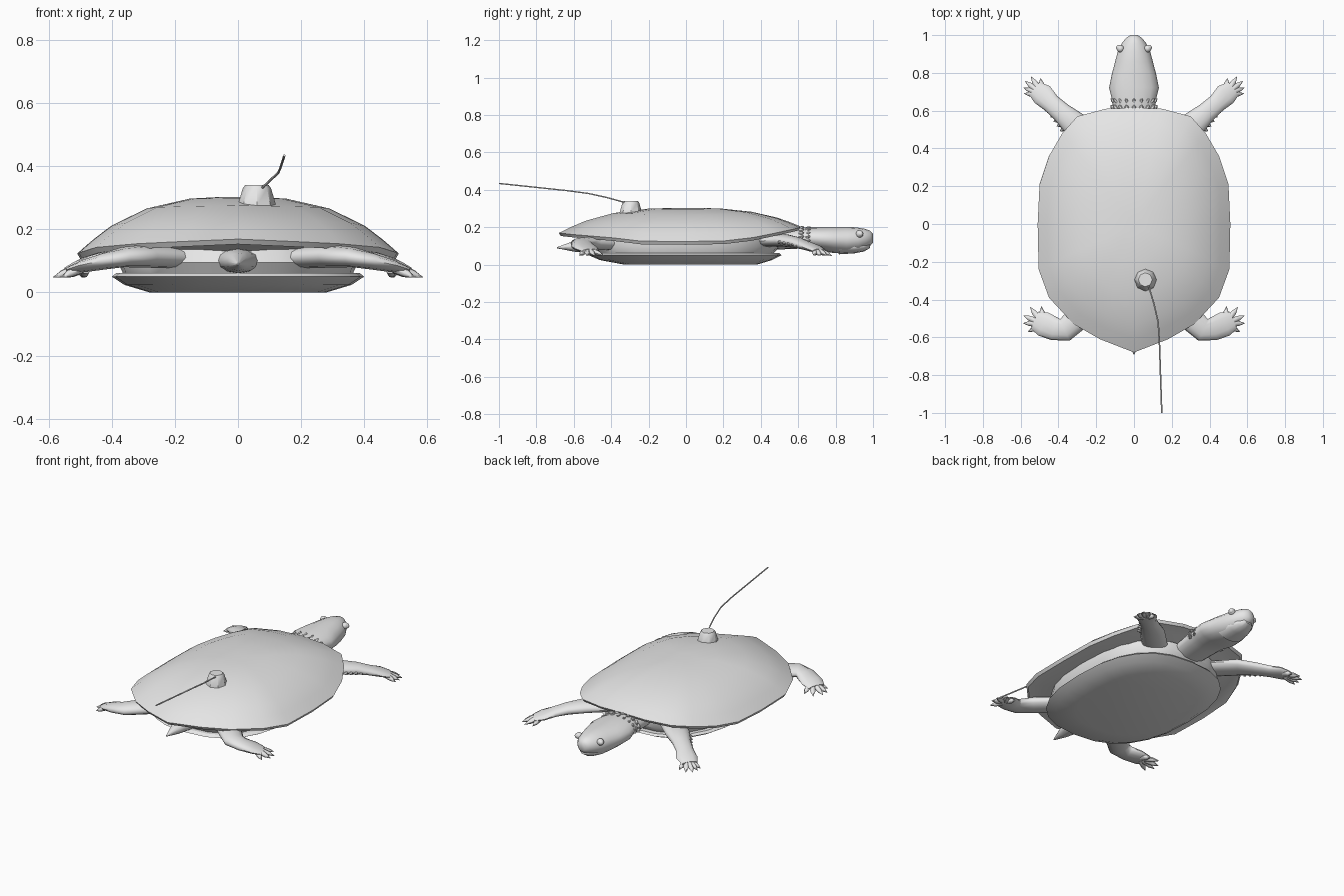
import bpy, bmesh, math
from mathutils import Vector

if "Cube" in bpy.data.objects:
    bpy.data.objects.remove(bpy.data.objects["Cube"])

grey = bpy.data.materials.new("plain grey")
grey.use_nodes = True
grey.diffuse_color = (0.8, 0.8, 0.8, 1)
grey.node_tree.nodes["Principled BSDF"].inputs["Base Color"].default_value = (0.8, 0.8, 0.8, 1)


def finish(name, bm, mirror=False, angle=40):
    """Turn a bmesh into a shaded, optionally mirrored object."""
    bmesh.ops.recalc_face_normals(bm, faces=bm.faces)
    mesh = bpy.data.meshes.new(name)
    bm.to_mesh(mesh)
    bm.free()
    mesh.materials.append(grey)
    obj = bpy.data.objects.new(name, mesh)
    bpy.context.collection.objects.link(obj)
    if mirror:
        obj.modifiers.new("mirror", "MIRROR")
    bpy.ops.object.select_all(action="DESELECT")
    obj.select_set(True)
    bpy.context.view_layer.objects.active = obj
    bpy.ops.object.shade_smooth_by_angle(angle=math.radians(angle))
    return obj


def skin(bm, rings):
    """Bridge rings of points and cap both ends."""
    loops = [[bm.verts.new(p) for p in ring] for ring in rings]
    for a, b in zip(loops, loops[1:]):
        for i in range(len(a)):
            j = (i + 1) % len(a)
            bm.faces.new((a[i], a[j], b[j], b[i]))
    bm.faces.new(loops[0])
    bm.faces.new(loops[-1])


def limb(bm, path, sides=12):
    """Sweep an ellipse along (x, y, z, half width, half height) stations."""
    pts = [Vector(s[:3]) for s in path]
    rings = []
    for i, (p, s) in enumerate(zip(pts, path)):
        along = (pts[min(i + 1, len(pts) - 1)] - pts[max(i - 1, 0)]).normalized()
        side = along.cross(Vector((0, 0, 1))).normalized()
        up = side.cross(along)
        ring = []
        for k in range(sides):
            a = math.tau * k / sides
            ring.append(p + side * s[3] * math.cos(a) + up * s[4] * math.sin(a))
        rings.append(ring)
    skin(bm, rings)


def spike(bm, base, tip, r):
    """Slim tapered point from base to tip."""
    a, b = Vector(base), Vector(tip)
    m = a.lerp(b, 0.6)
    limb(bm, [(*a, r, r), (*m, r * 0.8, r * 0.75), (*b, 0.001, 0.001)], 6)


# Upper shell: one half outline with rim heights, mirrored and stacked inwards
half = [(0.15, 0.61, 0.195), (0.30, 0.57, 0.185), (0.38, 0.48, 0.165),
        (0.45, 0.36, 0.14), (0.50, 0.21, 0.122), (0.51, 0, 0.118),
        (0.505, -0.24, 0.12), (0.45, -0.39, 0.138), (0.32, -0.53, 0.15),
        (0.18, -0.61, 0.157)]
rim = [(0, 0.615, 0.2)] + half + [(0, -0.68, 0.165)]
rim += [(-x, y, z) for x, y, z in reversed(half)]
rings = [[(x * 0.72, y * 0.72, 0.13) for x, y, z in rim],
         [(x * 0.86, y * 0.86, z * 0.6 + 0.056) for x, y, z in rim],
         [(x * 0.98, y * 0.985, z - 0.012) for x, y, z in rim]]
for s, f in [(1, 0.03), (0.9, 0.27), (0.79, 0.5), (0.57, 0.8), (0.3, 0.97), (0.1, 1)]:
    rings.append([(x * s, y * s, z + (0.303 - z) * f) for x, y, z in rim])
bm = bmesh.new()
skin(bm, rings)
finish("upper_shell", bm)


# Lower shell and the soft body between the shells
def oval(z, rx, back, front, n=24):
    ring = []
    for k in range(n):
        a = math.tau * k / n
        c, s = math.cos(a), math.sin(a)
        ring.append((rx * math.copysign(abs(c) ** 0.8, c),
                     (back + front) / 2 + (front - back) / 2 * math.copysign(abs(s) ** 0.8, s), z))
    return ring


bm = bmesh.new()
skin(bm, [oval(0, 0.28, -0.33, 0.38), oval(0.024, 0.36, -0.46, 0.46),
          oval(0.05, 0.4, -0.52, 0.51), oval(0.062, 0.385, -0.5, 0.5)])
finish("lower_shell", bm, angle=30)
bm = bmesh.new()
skin(bm, [oval(0.05, 0.36, -0.47, 0.46), oval(0.095, 0.38, -0.5, 0.5),
          oval(0.145, 0.38, -0.48, 0.5)])
finish("body", bm)

# Neck and head
bm = bmesh.new()
profile = [(0.48, 0.13, 0.10, 0.05), (0.6, 0.14, 0.112, 0.055), (0.65, 0.142, 0.114, 0.058),
           (0.72, 0.138, 0.132, 0.063), (0.79, 0.132, 0.118, 0.07), (0.86, 0.13, 0.1, 0.072),
           (0.92, 0.134, 0.084, 0.065), (0.96, 0.14, 0.062, 0.052), (0.985, 0.142, 0.042, 0.04),
           (1.0, 0.142, 0.02, 0.024)]
limb(bm, [(0, *p) for p in profile], 16)
finish("head", bm, angle=60)

# Lower jaw
bm = bmesh.new()
limb(bm, [(0, 0.82, 0.1, 0.085, 0.045), (0, 0.9, 0.097, 0.074, 0.037),
          (0, 0.95, 0.1, 0.054, 0.03), (0, 0.982, 0.106, 0.025, 0.016)])
finish("lower_jaw", bm, angle=60)

# Eyes inside raised lids
for name, x, y, r in [("eyelids", 0.072, 0.928, 0.02), ("eyeballs", 0.08, 0.933, 0.015)]:
    bm = bmesh.new()
    bmesh.ops.create_uvsphere(bm, u_segments=12, v_segments=8, radius=r)
    bmesh.ops.translate(bm, verts=bm.verts, vec=(x, y, 0.164))
    finish(name, bm, mirror=True, angle=60)

# Frill of scales around the neck
bm = bmesh.new()
for k in range(11):
    a = math.pi * (k - 0.5) / 9
    c, s = math.cos(a), math.sin(a)
    for y, r in [(0.61, 0.013), (0.645, 0.01)]:
        spike(bm, (0.107 * c, y, 0.14 + 0.052 * s), (0.125 * c, y + 0.02, 0.14 + 0.064 * s), r)
finish("neck_scales", bm)

# Legs with toes and claws
legs = {
    "front": ([(0.2, 0.42, 0.125, 0.07, 0.03), (0.31, 0.525, 0.13, 0.07, 0.034),
               (0.385, 0.592, 0.118, 0.053, 0.03), (0.44, 0.64, 0.102, 0.05, 0.024),
               (0.485, 0.685, 0.087, 0.06, 0.019), (0.525, 0.715, 0.073, 0.045, 0.012)],
              [(0.495, 0.772), (0.545, 0.78), (0.577, 0.757), (0.585, 0.722), (0.582, 0.69)]),
    "hind": ([(0.2, -0.4, 0.11, 0.07, 0.034), (0.3, -0.5, 0.115, 0.066, 0.036),
              (0.365, -0.56, 0.112, 0.062, 0.032), (0.42, -0.555, 0.1, 0.062, 0.027),
              (0.48, -0.53, 0.085, 0.066, 0.02), (0.525, -0.51, 0.072, 0.05, 0.012)],
             [(0.49, -0.437), (0.55, -0.44), (0.585, -0.485), (0.587, -0.525), (0.56, -0.57)]),
}
for name, (path, tips) in legs.items():
    bm = bmesh.new()
    limb(bm, path)
    finish(name + "_legs", bm, mirror=True, angle=60)
    bm = bmesh.new()
    palm = Vector(path[-2][:3])
    for x, y in tips:
        tip = Vector((x, y, 0.048))
        spike(bm, palm.lerp(tip, 0.25), tip, 0.017)
    finish(name + "_toes", bm, mirror=True, angle=60)

# Jagged scales along the rear edge of the forelegs
bm = bmesh.new()
for k in range(5):
    x, y = 0.362 + 0.017 * k, 0.51 + 0.024 * k
    spike(bm, (x, y, 0.122 - 0.004 * k), (x + 0.03, y - 0.018, 0.116 - 0.004 * k), 0.013)
finish("foreleg_scales", bm, mirror=True)

# Tail
bm = bmesh.new()
limb(bm, [(0, -0.42, 0.1, 0.08, 0.04), (0, -0.52, 0.1, 0.055, 0.038),
          (0, -0.6, 0.097, 0.034, 0.028), (0, -0.69, 0.09, 0.003, 0.003)])
finish("tail", bm, angle=60)

# Tracking unit on the shell
bm = bmesh.new()
rings = []
for r, z in [(0.062, 0.255), (0.061, 0.275), (0.045, 0.33), (0.037, 0.341)]:
    rings.append([(0.06 + r * math.cos(math.tau * k / 8), -0.295 + r * math.sin(math.tau * k / 8), z)
                  for k in range(8)])
skin(bm, rings)
finish("tracker", bm)

# Trailing aerial
bm = bmesh.new()
limb(bm, [(x, y, z, 0.004, 0.004) for x, y, z in
          [(0.075, -0.32, 0.33), (0.105, -0.42, 0.358), (0.128, -0.52, 0.38),
           (0.135, -0.64, 0.396), (0.147, -1.0, 0.434)]], 6)
finish("aerial", bm, angle=60)
